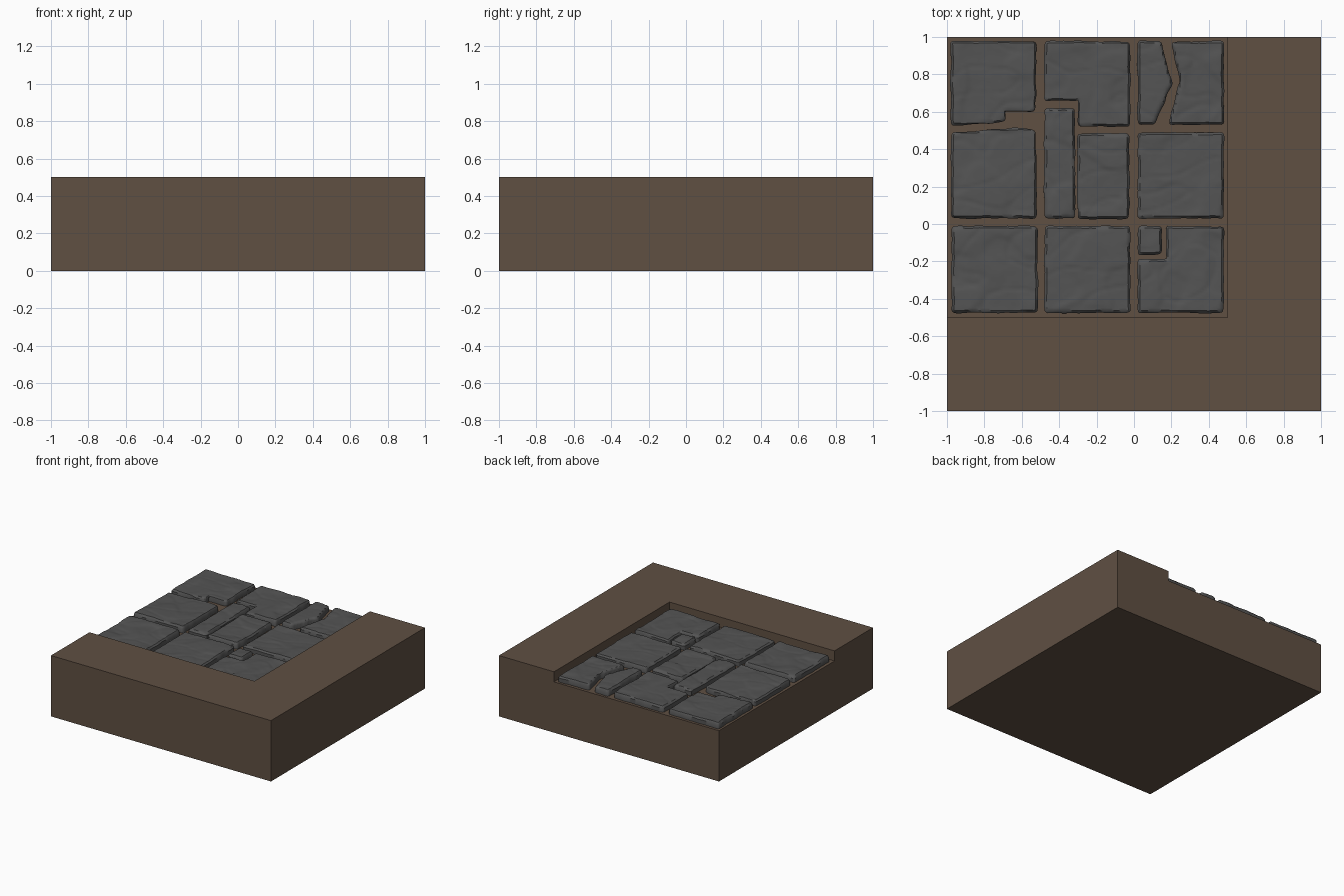
import bpy, bmesh, math, random
from mathutils import Vector, noise
from mathutils.geometry import intersect_point_line

if "Cube" in bpy.data.objects:
    bpy.data.objects.remove(bpy.data.objects["Cube"])

random.seed(4)
FLOOR, TOP = 0.417, 0.465      # recess floor, average paving height


def material(name, rgb):
    m = bpy.data.materials.new(name)
    m.diffuse_color = (*rgb, 1)
    m.use_nodes = True
    m.node_tree.nodes["Principled BSDF"].inputs["Base Color"].default_value = m.diffuse_color
    return m


earth = material("brown earth", (0.115, 0.079, 0.055))
stone = material("grey stone", (0.088, 0.088, 0.088))


def make_object(name, bm, mat):
    bmesh.ops.recalc_face_normals(bm, faces=bm.faces)
    me = bpy.data.meshes.new(name)
    bm.to_mesh(me)
    bm.free()
    me.materials.append(mat)
    ob = bpy.data.objects.new(name, me)
    bpy.context.collection.objects.link(ob)
    return ob


# Base block: low floor plus an L-shaped raised border on the front and right
bm = bmesh.new()
v = {}
for x in (-1, 0.5, 1):
    for y in (-1, -0.5, 1):
        v[x, y] = bm.verts.new((x, y, 0.5))
border = [bm.faces.new([v[p] for p in q]) for q in (
    ((-1, -1), (0.5, -1), (0.5, -0.5), (-1, -0.5)),
    ((0.5, -1), (1, -1), (1, -0.5), (0.5, -0.5)),
    ((0.5, -0.5), (1, -0.5), (1, 1), (0.5, 1)))]
floor = [(-1, -0.5), (0.5, -0.5), (0.5, 1), (-1, 1)]
low = [bm.verts.new((x, y, FLOOR)) for x, y in floor]
bm.faces.new(low)
bm.faces.new((v[-1, -0.5], v[0.5, -0.5], low[1], low[0]))
bm.faces.new((v[0.5, -0.5], v[0.5, 1], low[2], low[1]))
# outer walls and underside
bot = [bm.verts.new((x, y, 0)) for x, y in ((-1, -1), (1, -1), (1, 1), (-1, 1))]
bm.faces.new(bot[::-1])
bm.faces.new((bot[0], bot[1], v[1, -1], v[0.5, -1], v[-1, -1]))
bm.faces.new((bot[1], bot[2], v[1, 1], v[1, -0.5], v[1, -1]))
bm.faces.new((bot[2], bot[3], low[3], low[2], v[0.5, 1], v[1, 1]))
bm.faces.new((bot[3], bot[0], v[-1, -1], v[-1, -0.5], low[0], low[3]))
make_object("base_block", bm, earth)


def rounded(points, r=0.022):
    """Round the convex corners of a counter-clockwise outline."""
    pts = [Vector((x, y, 0)) for x, y in points]
    if sum(a.x * b.y - b.x * a.y for a, b in zip(pts, pts[1:] + pts[:1])) < 0:
        pts.reverse()
    out = []
    for i, p in enumerate(pts):
        a, b = pts[i - 1] - p, pts[(i + 1) % len(pts)] - p
        if b.cross(a).z <= 0:
            out.append(p)
            continue
        s, e = p + a.normalized() * r, p + b.normalized() * r
        for t in (0, 0.33, 0.67, 1):
            out.append(s * (1 - t) ** 2 + p * 2 * t * (1 - t) + e * t * t)
    return out


def edge_distance(p, ring):
    best = 9
    for a, b in zip(ring, ring[1:] + ring[:1]):
        q, t = intersect_point_line(p, a, b)
        best = min(best, (p - a.lerp(b, min(1, max(0, t)))).length)
    return best


def paving_stone(name, points):
    ring = rounded(points)
    bm = bmesh.new()
    bm.faces.new([bm.verts.new(p) for p in ring])
    for width in (0.003, 0.005, 0.007):
        inner = max(bm.faces, key=lambda f: f.calc_area())
        bmesh.ops.inset_region(bm, faces=[inner], thickness=width, use_even_offset=True)
    # grid cuts give the surface enough detail for chiselling
    for axis in (0, 1):
        lo, hi = min(p[axis] for p in ring), max(p[axis] for p in ring)
        n = round((hi - lo) / 0.0125)
        for i in range(1, n):
            co, no = Vector((0, 0, 0)), Vector((0, 0, 0))
            co[axis], no[axis] = lo + (hi - lo) * i / n + 0.0007, 1
            bmesh.ops.bisect_plane(bm, geom=bm.verts[:] + bm.edges[:] + bm.faces[:],
                                   dist=1e-5, plane_co=co, plane_no=no)
    seed = Vector((random.uniform(0, 50), random.uniform(0, 50), 3.3))
    tilt = (random.uniform(-0.008, 0.008), random.uniform(-0.008, 0.008))
    mid = sum(ring, Vector()) / len(ring)
    rim = [e for e in bm.edges if e.is_boundary]
    for w in bm.verts:
        p = w.co.copy()
        d = edge_distance(p, ring)
        k = min(1, d / 0.015)
        q = p + seed
        z = TOP - 0.014 * (1 - math.sqrt(1 - (1 - k) ** 2))
        z += tilt[0] * (p.x - mid.x) + tilt[1] * (p.y - mid.y)
        z += 0.003 * noise.noise(q * 7) + 0.0012 * noise.noise(q * 28)
        # long chiselled grooves and stepped layers
        bend = Vector((q.x * 3 + q.y * 1.5, q.y * 6 - q.x * 2, 0))
        z -= 0.0035 * max(0, 1 - abs(noise.noise(bend)) / 0.07) * k
        z += 0.003 * math.tanh(14 * noise.noise(q * 4.5 + Vector((9, 4, 1)))) * k
        wob = max(0, 1 - d / 0.04) * 0.006
        w.co = (p.x + wob * noise.noise(q * 16),
                p.y + wob * noise.noise(q * 16 + Vector((0, 0, 7))), z)
    # side walls sunk a little into the floor
    res = bmesh.ops.extrude_edge_only(bm, edges=rim)
    for w in res["geom"]:
        if isinstance(w, bmesh.types.BMVert):
            w.co.z = FLOOR - 0.003
    ob = make_object(name, bm, stone)
    bpy.context.view_layer.objects.active = ob
    ob.select_set(True)
    bpy.ops.object.shade_smooth_by_angle(angle=math.radians(40))
    ob.select_set(False)


def box(x0, x1, y0, y1):
    return [(x0, y0), (x1, y0), (x1, y1), (x0, y1)]


# Paving outlines, row by row from the back
stones = [
    [(-.98, .98), (-.52, .975), (-.525, .60), (-.69, .60), (-.69, .545), (-.98, .525)],
    [(-.48, .98), (-.02, .975), (-.02, .52), (-.30, .52), (-.30, .66), (-.48, .66)],
    [(.02, .98), (.145, .98), (.205, .75), (.11, .53), (.02, .53)],
    [(.20, .975), (.48, .98), (.48, .53), (.18, .53), (.245, .76)],
    [(-.98, .49), (-.64, .515), (-.525, .505), (-.52, .03), (-.975, .03)],
    box(-.48, -.315, .03, .62),
    box(-.303, -.025, .027, .485),
    box(.02, .48, .03, .49),
    box(-.975, -.515, -.475, -.01),
    box(-.48, -.02, -.475, -.01),
    box(.02, .15, -.165, -.01),
    [(.172, -.01), (.48, -.015), (.48, -.475), (.02, -.475), (.02, -.185), (.172, -.185)],
]
for i, outline in enumerate(stones, 1):
    paving_stone(f"paving_stone_{i:02d}", outline)
